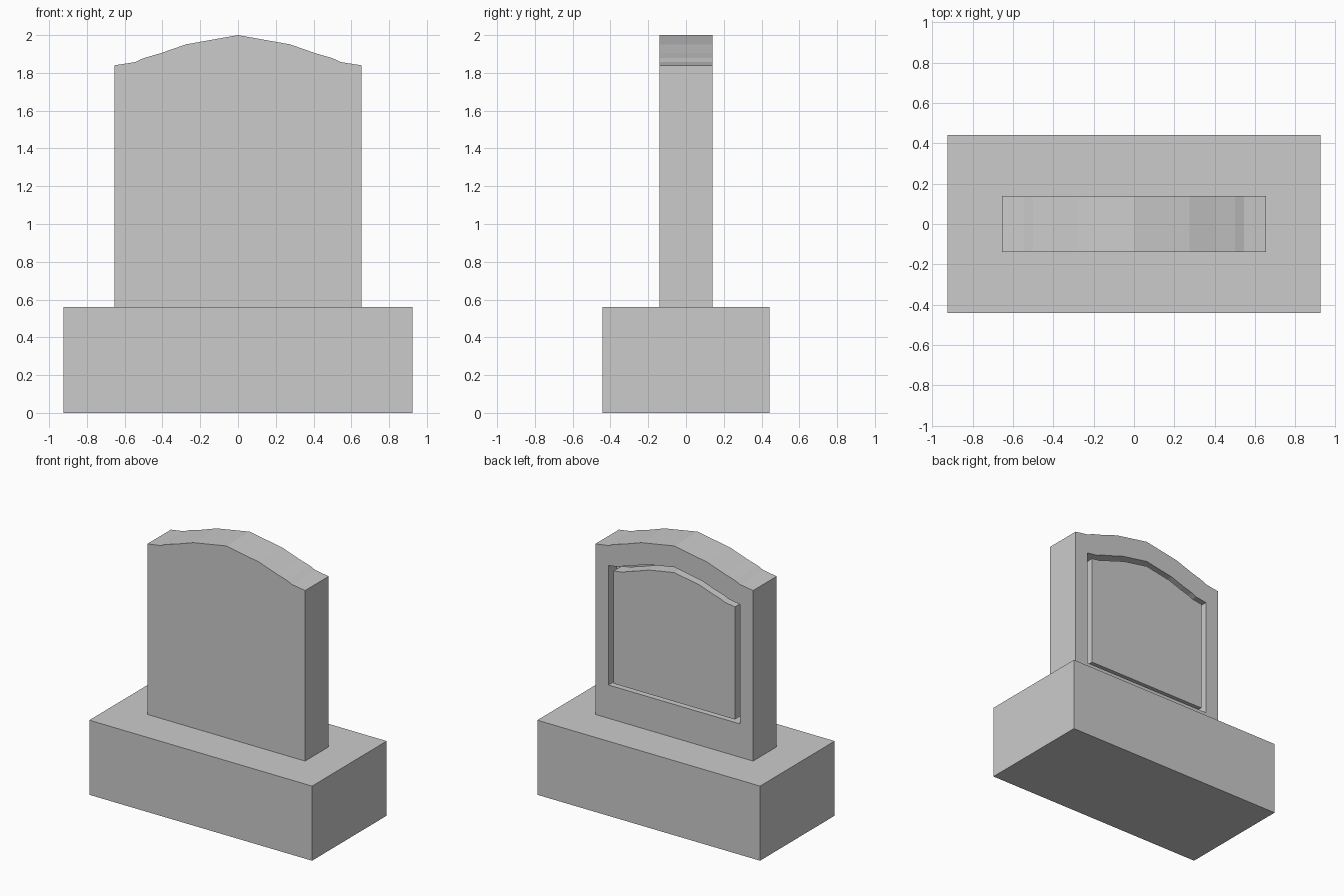
import bpy, bmesh

if "Cube" in bpy.data.objects:
    bpy.data.objects.remove(bpy.data.objects["Cube"])

def finish(bm, name):
    bmesh.ops.recalc_face_normals(bm, faces=bm.faces)
    mesh = bpy.data.meshes.new(name)
    bm.to_mesh(mesh)
    bm.free()
    bpy.context.collection.objects.link(bpy.data.objects.new(name, mesh))

# Plinth block
bm = bmesh.new()
bmesh.ops.create_cube(bm, size=1)
bmesh.ops.scale(bm, vec=(1.85, 0.885, 0.56), verts=bm.verts)
bmesh.ops.translate(bm, vec=(0, 0, 0.28), verts=bm.verts)
finish(bm, "plinth")

# Right half of the crown outline: x, drop below the peak
HALF_W = 0.655
CROWN = [(0.655, 0.16), (0.545, 0.143), (0.5, 0.122), (0.41, 0.096), (0.275, 0.049)]

def outline(half_w, bottom, peak):
    s = half_w / HALF_W
    right = [(x * s, peak - d * s) for x, d in CROWN]
    left = [(-x, z) for x, z in reversed(right)]
    return [(half_w, bottom)] + right + [(0, peak)] + left + [(-half_w, bottom)]

# Upright slab: nested outlines form the faces, border and rear groove
stone = outline(HALF_W, 0.56, 2.0)
groove_outer = outline(0.546, 0.81, 1.84)
groove_inner = outline(0.504, 0.832, 1.80)
BACK, FLOOR = 0.14, 0.045
layers = [(stone, -BACK), (stone, BACK), (groove_outer, BACK),
          (groove_outer, FLOOR), (groove_inner, FLOOR), (groove_inner, BACK)]

bm = bmesh.new()
rings = [[bm.verts.new((x, y, z)) for x, z in pts] for pts, y in layers]
for a, b in zip(rings, rings[1:]):
    for i in range(len(a)):
        j = (i + 1) % len(a)
        bm.faces.new((a[i], a[j], b[j], b[i]))
bm.faces.new(rings[0])
bm.faces.new(rings[-1])
finish(bm, "upright_slab")
